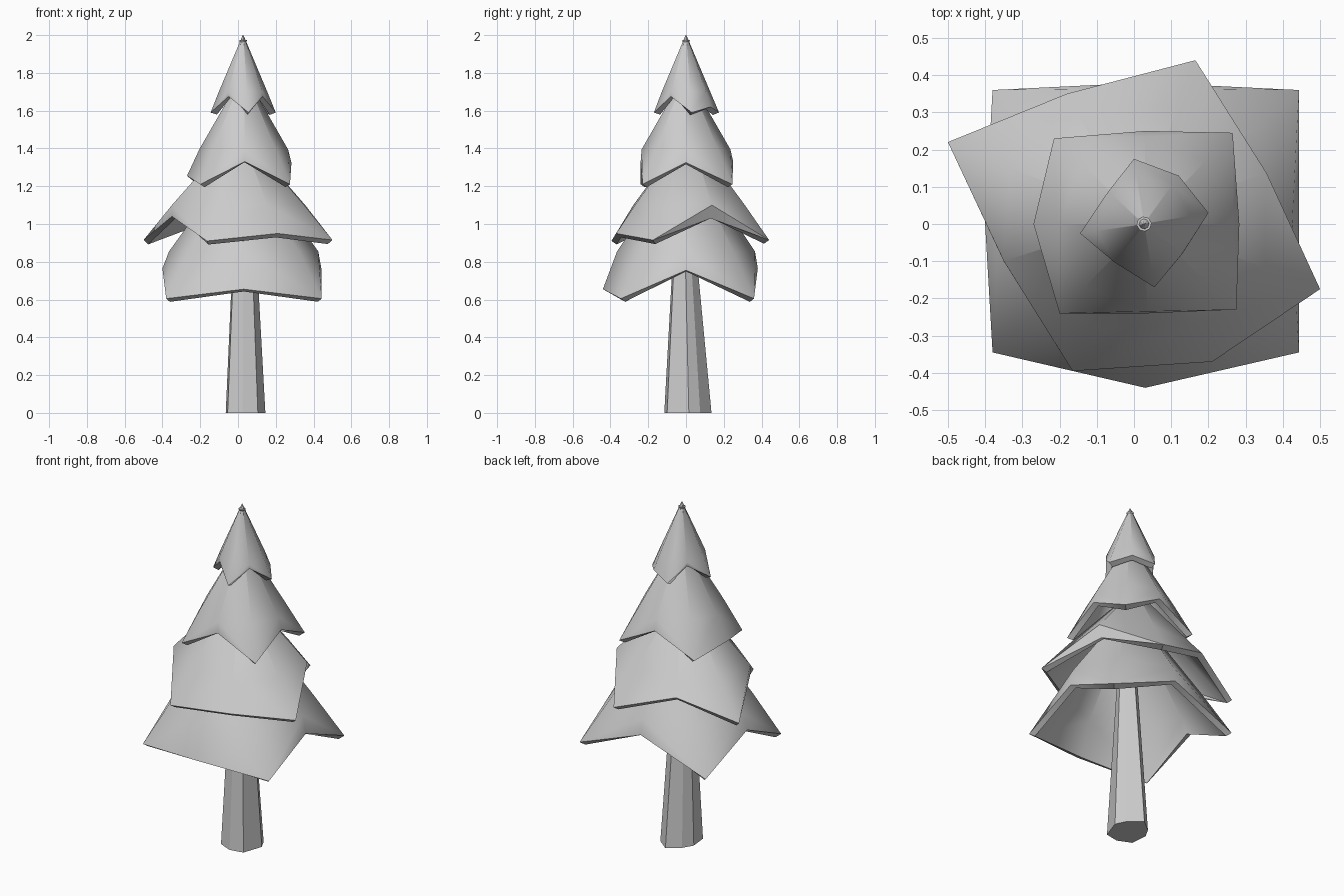
import bpy, math

if "Cube" in bpy.data.objects:
    bpy.data.objects.remove(bpy.data.objects["Cube"])


def make_object(name, verts, faces):
    mesh = bpy.data.meshes.new(name)
    mesh.from_pydata(verts, [], faces)
    mesh.update()
    ob = bpy.data.objects.new(name, mesh)
    bpy.context.collection.objects.link(ob)
    bpy.ops.object.select_all(action='DESELECT')
    ob.select_set(True)
    bpy.context.view_layer.objects.active = ob
    return ob


def bough_tier(name, rim, centre, rx, ry, ring_z, apex_z):
    """Drooping skirt: 8-point zigzag rim, oval ring above it, then a fine tip."""
    cx, cy = centre
    ring, tip = [], []
    for x, y, z in rim:
        a = math.atan2((y - cy) / ry, (x - cx) / rx)
        ring.append((cx + rx * math.cos(a), cy + ry * math.sin(a), ring_z))
        tip.append((cx + .002 * math.cos(a), cy + .002 * math.sin(a), apex_z))
    n = len(rim)
    faces = [tuple(range(2 * n, 3 * n))]
    for i in range(n):
        j = (i + 1) % n
        # split each quad so the folds run towards the raised middles
        if i % 2:
            faces += [(i, j, n + i), (j, n + j, n + i)]
        else:
            faces += [(i, j, n + j), (i, n + j, n + i)]
        faces.append((n + i, n + j, 2 * n + j, 2 * n + i))
    ob = make_object(name, rim + ring + tip, faces)
    shell = ob.modifiers.new("thickness", 'SOLIDIFY')
    shell.thickness = 0.035
    shell.offset = -1
    bpy.ops.object.modifier_apply(modifier=shell.name)
    bpy.ops.object.shade_smooth_by_angle(angle=math.radians(50))
    return ob


# Trunk: tapered eight-sided post, flat faces
base = [(-.065, .02), (-.055, -.08), (.025, -.115), (.105, -.1),
        (.145, .015), (.115, .075), (.04, .135), (-.03, .08)]
bottom = [(x, y, 0) for x, y in base]
top = [(.035 + (x - .04) * .57, -.008 + (y - .01) * .46, .9) for x, y in base]
sides = [(i, (i + 1) % 8, 8 + (i + 1) % 8, 8 + i) for i in range(8)]
make_object("trunk", bottom + top,
            sides + [tuple(range(7, -1, -1)), tuple(range(8, 16))])

# Four tiers of boughs; rims listed anticlockwise as low corner, raised middle
bough_tier("bough_tier_bottom", [
    (-.38, -.345, .605), (.03, -.44, .655), (.443, -.345, .605), (.443, 0, .755),
    (.443, .36, .605), (.03, .38, .765), (-.38, .36, .605), (-.40, 0, .765)],
    (.03, 0), .395, .365, .855, 1.40)

bough_tier("bough_tier_lower", [
    (-.165, -.395, .91), (.21, -.37, .95), (.5, -.175, .915), (.335, .13, 1.03),
    (.165, .44, .915), (-.18, .35, 1.03), (-.5, .22, .915), (-.35, -.1, 1.04)],
    (.005, .015), .382, .31, 1.10, 1.50)

bough_tier("bough_tier_upper", [
    (-.2, -.24, 1.21), (.035, -.24, 1.33), (.275, -.23, 1.21), (.283, 0, 1.325),
    (.265, .245, 1.21), (.03, .25, 1.33), (-.215, .23, 1.21), (-.27, 0, 1.255)],
    (.03, 0), .235, .235, 1.395, 1.80)

bough_tier("bough_tier_top", [
    (-.145, -.025, 1.59), (-.05, -.1, 1.675), (.055, -.17, 1.59), (.13, -.08, 1.675),
    (.2, .03, 1.59), (.12, .13, 1.62), (0, .175, 1.59), (-.065, .085, 1.675)],
    (.027, 0), .13, .13, 1.7, 2.0)
